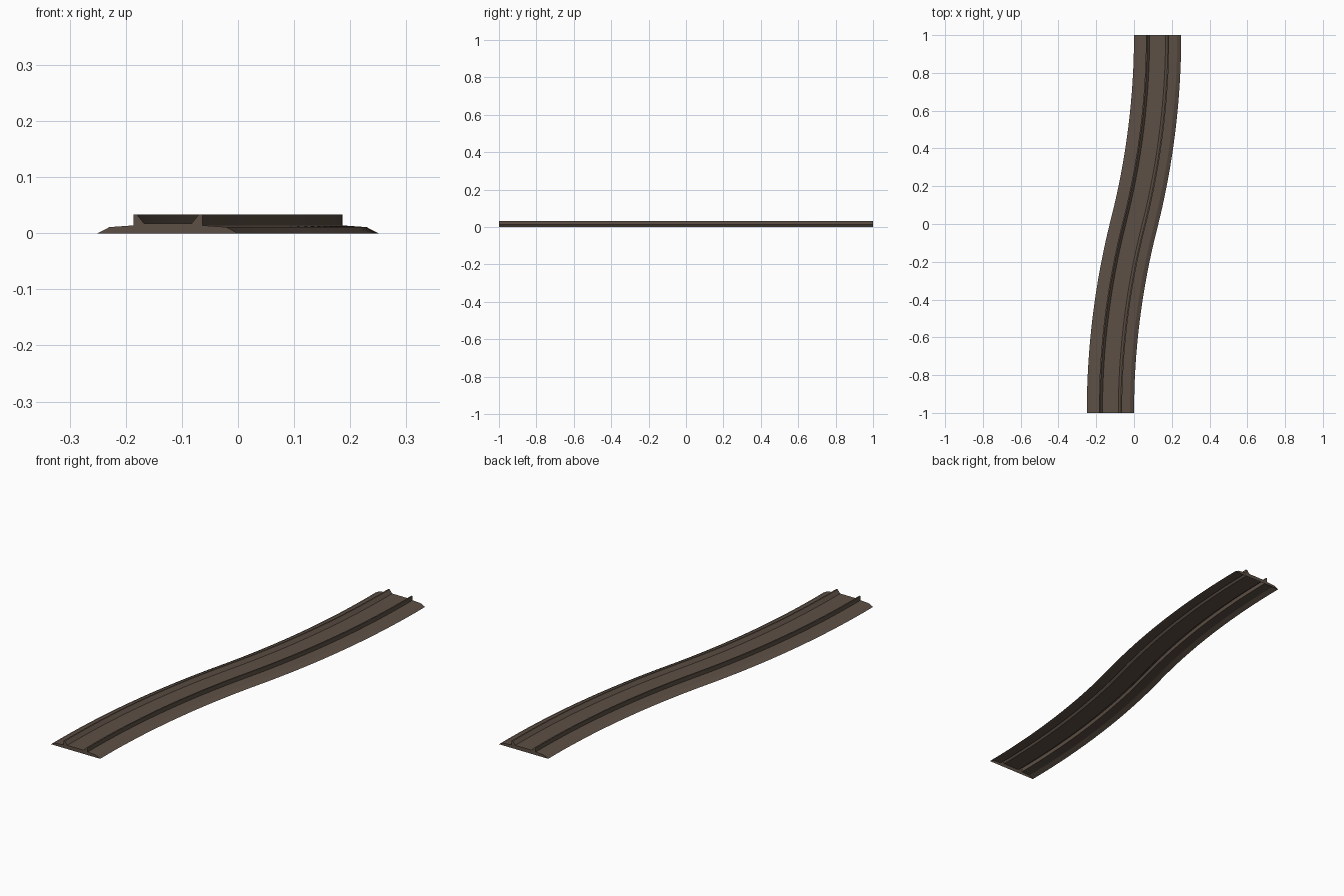
import bpy, bmesh, math

if "Cube" in bpy.data.objects:
    bpy.data.objects.remove(bpy.data.objects["Cube"])

R = 4.0625                      # radius of both arcs of the S-bend
A = math.asin(1 / R)            # angle swept by each arc
N = 16                          # segments per arc

# half cross-section: (offset from centre line, height), outside to inside
half = [(0.125, 0.0), (0.104, 0.011), (0.0615, 0.014), (0.0615, 0.033),
        (0.055, 0.033), (0.042, 0.017)]
profile = [(-o, z) for o, z in half] + [(o, z) for o, z in reversed(half)]


def station(t):
    """Centre line point and heading for t in -1..1."""
    s = 1 if t >= 0 else -1
    a = A * (1 - abs(t))        # heading away from +y
    x = s * (0.125 - R * (1 - math.cos(a)))
    y = s * (1 - R * math.sin(a))
    return x, y, a


mat = bpy.data.materials.new("dark brown")
mat.diffuse_color = (0.11, 0.08, 0.06, 1)
mat.use_nodes = True
mat.node_tree.nodes["Principled BSDF"].inputs["Base Color"].default_value = mat.diffuse_color

# track bed with raised rails: profile swept along the S-bend, open below
bm = bmesh.new()
rings = []
for i in range(-N, N + 1):
    x, y, a = station(i / N)
    rings.append([bm.verts.new((x + o * math.cos(a), y - o * math.sin(a), z))
                  for o, z in profile])
for r0, r1 in zip(rings, rings[1:]):
    for j in range(len(profile) - 1):
        bm.faces.new((r0[j], r0[j + 1], r1[j + 1], r1[j]))

# end caps
bm.faces.new(list(reversed(rings[0]))).normal_update()
bm.faces.new(rings[-1]).normal_update()
bm.normal_update()
for f in bm.faces:              # caps face outwards
    if len(f.verts) > 4 and f.normal.y * f.calc_center_median().y < 0:
        f.normal_flip()

me = bpy.data.meshes.new("curved_track")
bm.to_mesh(me)
bm.free()
me.materials.append(mat)
ob = bpy.data.objects.new("curved_track", me)
bpy.context.collection.objects.link(ob)
bpy.context.view_layer.objects.active = ob
ob.select_set(True)
bpy.ops.object.shade_smooth_by_angle(angle=math.radians(15))
